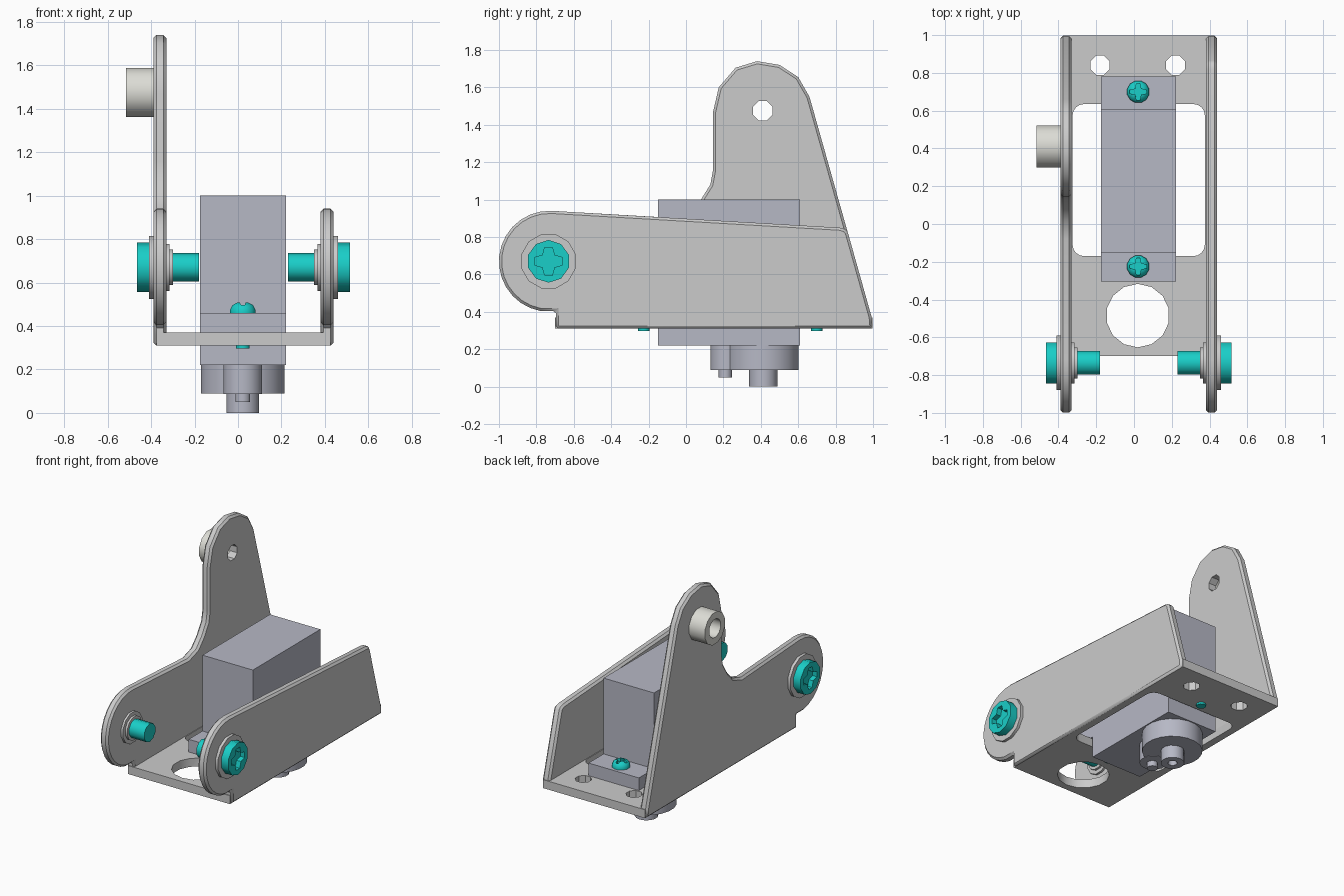
import bpy, bmesh
from math import sin, cos, pi, radians

if "Cube" in bpy.data.objects:
    bpy.data.objects.remove(bpy.data.objects["Cube"])


def material(name, rgb):
    m = bpy.data.materials.new(name)
    m.diffuse_color = (*rgb, 1)
    m.use_nodes = True
    m.node_tree.nodes["Principled BSDF"].inputs["Base Color"].default_value = m.diffuse_color
    return m


TEAL = material("teal", (0.01, 0.62, 0.58))
BLUE = material("blue_grey", (0.47, 0.48, 0.56))
PALE = material("pale_metal", (0.72, 0.72, 0.67))
MID = 0.025  # x of the bracket's own mirror plane


def place(u, v, h, axis):
    return (h, u, v) if axis == 'x' else (u, v, h)


def finish(bm, name, mat):
    bmesh.ops.recalc_face_normals(bm, faces=bm.faces)
    me = bpy.data.meshes.new(name)
    bm.to_mesh(me)
    bm.free()
    for p in me.polygons:
        p.use_smooth = True
    me.set_sharp_from_angle(angle=radians(46))
    if mat:
        me.materials.append(mat)
    ob = bpy.data.objects.new(name, me)
    bpy.context.collection.objects.link(ob)
    return ob


def prism(name, pts, axis, a, b, mat=None, bevel=0):
    """Extrude a 2D outline along an axis from a to b."""
    bm = bmesh.new()
    lo = [bm.verts.new(place(u, v, a, axis)) for u, v in pts]
    hi = [bm.verts.new(place(u, v, b, axis)) for u, v in pts]
    bm.faces.new(lo)
    bm.faces.new(hi)
    n = len(pts)
    for i in range(n):
        j = (i + 1) % n
        bm.faces.new((lo[i], lo[j], hi[j], hi[i]))
    ob = finish(bm, name, mat)
    if bevel:
        m = ob.modifiers.new("chamfer", 'BEVEL')
        m.width, m.segments = bevel, 1
        m.limit_method, m.angle_limit = 'ANGLE', radians(70)
        bake(ob)
    return ob


def box(name, x0, x1, y0, y1, z0, z1, mat=None):
    return prism(name, [(x0, y0), (x1, y0), (x1, y1), (x0, y1)], 'z', z0, z1, mat)


def lathe(name, profile, centre, axis, sides, mat=None, closed=False):
    """Turn (radius, height) points around an axis."""
    bm = bmesh.new()
    rings = []
    for r, h in profile:
        angles = [2 * pi * (i + 0.5) / sides for i in range(sides)]
        rings.append([bm.verts.new(place(centre[0] + r * cos(t), centre[1] + r * sin(t), h, axis))
                      for t in angles])
    pairs = list(zip(rings, rings[1:]))
    if closed:
        pairs.append((rings[-1], rings[0]))
    else:
        bm.faces.new(rings[0])
        bm.faces.new(rings[-1])
    for p, q in pairs:
        for i in range(sides):
            j = (i + 1) % sides
            bm.faces.new((p[i], p[j], q[j], q[i]))
    return finish(bm, name, mat)


def bake(ob):
    dg = bpy.context.evaluated_depsgraph_get()
    me = bpy.data.meshes.new_from_object(ob.evaluated_get(dg))
    ob.modifiers.clear()
    ob.data = me
    me.set_sharp_from_angle(angle=radians(40))


def cut(ob, cutter):
    m = ob.modifiers.new("cut", 'BOOLEAN')
    m.operation, m.object, m.solver = 'DIFFERENCE', cutter, 'EXACT'
    bake(ob)
    bpy.data.objects.remove(cutter)


def arc(cx, cy, r, a0, a1, n):
    return [(cx + r * cos(radians(a0 + (a1 - a0) * i / n)),
             cy + r * sin(radians(a0 + (a1 - a0) * i / n))) for i in range(n + 1)]


def cross(c, length, w, q):
    pts = []
    for k in range(4):
        s, t = sin(k * pi / 2), cos(k * pi / 2)
        for u, v in [(length, -w), (length, w), (q, q)]:
            pts.append((c[0] + u * t - v * s, c[1] + u * s + v * t))
    return pts


# Bracket side walls: shared rounded arm, the left one carries a tower
arm = arc(-0.73, 0.67, 0.27, 88, 260, 14) + [(-0.695, 0.405), (-0.695, 0.31), (0.998, 0.31), (0.993, 0.37)]
prism("right_wall", arm + [(0.865, 0.825), (0.85, 0.842), (0.82, 0.85)],
      'x', 0.38, 0.44, bevel=0.014)
tower = [(0.66, 1.55), (0.60, 1.655), (0.50, 1.72), (0.38, 1.74), (0.265, 1.705),
         (0.175, 1.60), (0.145, 1.47), (0.145, 1.16), (0.13, 1.08), (0.08, 1.0),
         (0.02, 0.935), (-0.08, 0.903)]
left = prism("left_wall", arm + tower, 'x', -0.39, -0.33, bevel=0.014)
PIVOT = (0.41, 1.475)
cut(left, lathe("cutter", [(0.056, -0.5), (0.056, -0.2)], PIVOT, 'x', 8))

# Hollow boss on the tower
lathe("tower_boss", [(0.116, -0.515), (0.116, -0.388), (0.066, -0.388), (0.066, -0.515)],
      PIVOT, 'x', 12, PALE, closed=True)

# Bracket floor with its openings
floor = box("floor_plate", -0.376, 0.426, -0.70, 0.998, 0.31, 0.37)
window = (arc(0.315, 0.575, 0.06, 0, 90, 4) + arc(-0.265, 0.575, 0.06, 90, 180, 4)
          + arc(-0.265, -0.11, 0.06, 180, 270, 4) + arc(0.315, -0.11, 0.06, 270, 360, 4))
cut(floor, prism("cutter", window, 'z', 0.2, 0.5))
for c, r, n in [((0.02, -0.485), 0.168, 14), ((-0.18, 0.84), 0.055, 8), ((0.22, 0.84), 0.055, 8)]:
    cut(floor, lathe("cutter", [(r, 0.2), (r, 0.5)], c, 'z', n))

# Motor body with mounting flange
box("motor_body", -0.175, 0.222, -0.15, 0.61, 0.22, 1.0, BLUE)
for name, y0, y1 in [("front_flange", -0.305, -0.15), ("rear_flange", 0.61, 0.78)]:
    box(name, -0.175, 0.222, y0, y1, 0.37, 0.46, BLUE)

# Gear housing and output shaft under the motor
lathe("gear_housing", [(0.195, 0.09), (0.195, 0.22)], (0.022, 0.41), 'z', 20, BLUE)
lathe("idler_housing", [(0.09, 0.088), (0.09, 0.22)], (0.022, 0.22), 'z', 14, BLUE)
lathe("idler_pin", [(0.036, 0.05), (0.036, 0.09)], (0.022, 0.21), 'z', 10, BLUE)
lathe("output_shaft", [(0.03, 0.06), (0.03, 0.0), (0.076, 0.0), (0.076, 0.09)],
      (0.022, 0.413), 'z', 14, BLUE)

# Flange screws with domed cross-slot heads
for name, y in [("front_flange_screw", -0.225), ("rear_flange_screw", 0.70)]:
    c = (0.022, y)
    screw = lathe(name, [(0.032, 0.297), (0.032, 0.46), (0.06, 0.46), (0.06, 0.475),
                         (0.05, 0.495), (0.03, 0.507)], c, 'z', 12, TEAL)
    cut(screw, prism("cutter", cross(c, 0.045, 0.009, 0.015), 'z', 0.482, 0.6))

# Pivot screws and stepped bushings, mirrored left and right
HINGE = (-0.735, 0.67)
for side, s in [("left", -1), ("right", 1)]:
    def out(profile):
        return [(r, MID + s * h) for r, h in profile]
    lathe(side + "_bushing", out([(0.085, 0.325), (0.085, 0.34), (0.112, 0.34), (0.112, 0.36),
                                  (0.15, 0.36), (0.15, 0.435)]), HINGE, 'x', 12)
    screw = lathe(side + "_pivot_screw", out([(0.065, 0.205), (0.065, 0.42), (0.114, 0.42),
                                              (0.114, 0.49)]), HINGE, 'x', 10, TEAL)
    cut(screw, prism("cutter", cross(HINGE, 0.075, 0.02, 0.032), 'x', MID + s * 0.455, MID + s * 0.6))
